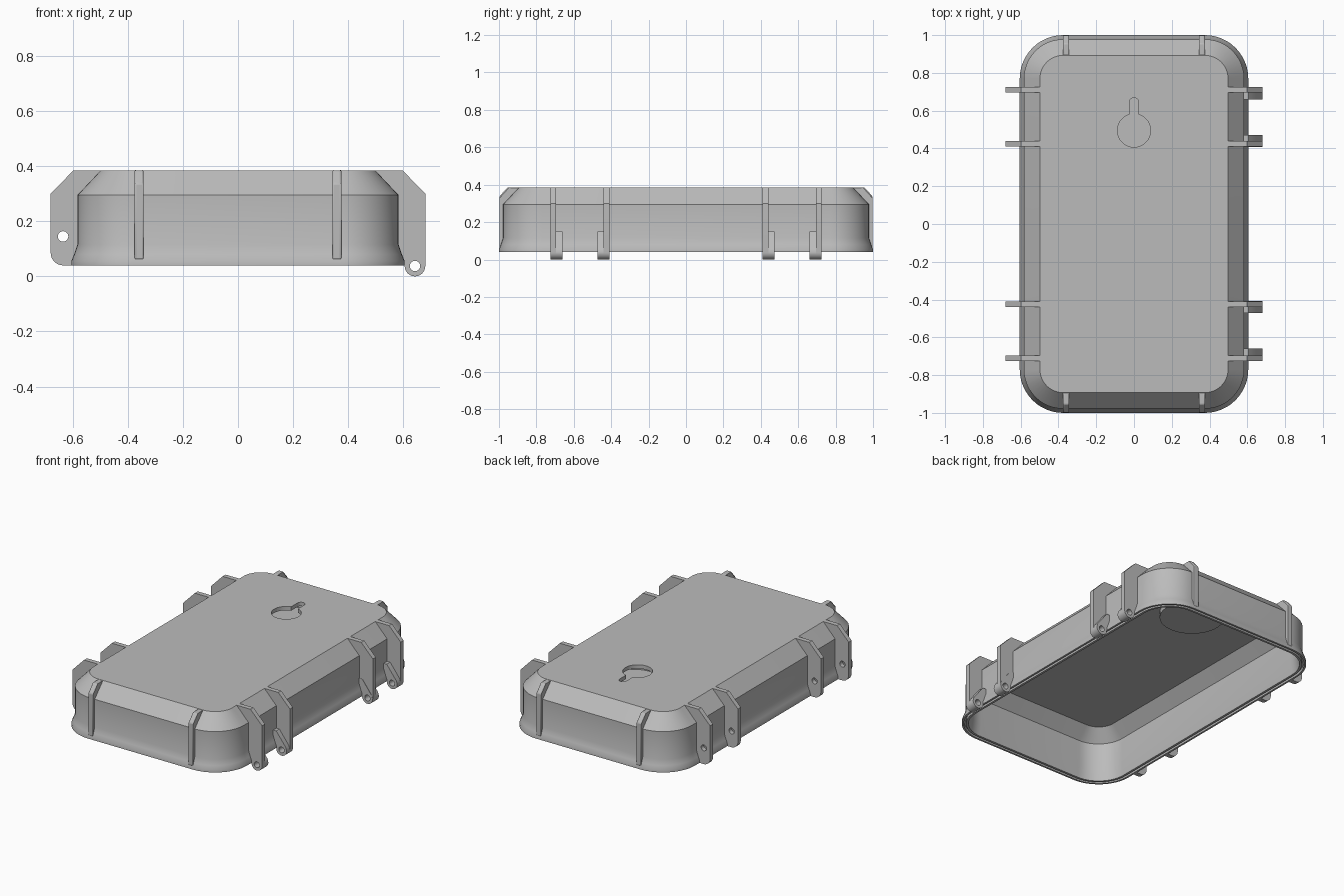
import bpy, bmesh
from math import sin, cos, pi, radians

if "Cube" in bpy.data.objects:
    bpy.data.objects.remove(bpy.data.objects["Cube"], do_unlink=True)

HX, HY, R = 0.605, 1.0, 0.23      # rim half sizes and corner radius
TOP, RIM, CEIL = 0.385, 0.04, 0.36

grey = bpy.data.materials.new("plastic_grey")
grey.use_nodes = True
tone = (0.5, 0.5, 0.5, 1)
grey.diffuse_color = tone
grey.node_tree.nodes["Principled BSDF"].inputs["Base Color"].default_value = tone


def arc(cx, cy, r, a0, a1, n=10):
    angles = [radians(a0 + (a1 - a0) * i / n) for i in range(n + 1)]
    return [(cx + r * cos(a), cy + r * sin(a)) for a in angles]


def circle(cx, cy, r, n=32):
    return arc(cx, cy, r, 0, 360, n)[:-1]


def rounded_rect(inset):
    r = R - inset
    x, y = HX - R, HY - R
    pts = []
    for k, (sx, sy) in enumerate([(1, 1), (-1, 1), (-1, -1), (1, -1)]):
        pts += arc(sx * x, sy * y, r, 90 * k, 90 * k + 90, 12)
    return pts


def finish(obj):
    obj.data.materials.clear()
    obj.data.materials.append(grey)
    bpy.ops.object.select_all(action='DESELECT')
    obj.select_set(True)
    bpy.context.view_layer.objects.active = obj
    bpy.ops.object.shade_smooth_by_angle(angle=radians(30))
    return obj


def plate(name, outlines, thickness, loc=(0, 0, 0), rot=(0, 0, 0)):
    """Extruded flat profile; outlines after the first are holes."""
    cu = bpy.data.curves.new(name, 'CURVE')
    cu.dimensions = '2D'
    cu.fill_mode = 'BOTH'
    cu.extrude = thickness / 2
    for pts in outlines:
        sp = cu.splines.new('POLY')
        sp.points.add(len(pts) - 1)
        for p, (x, y) in zip(sp.points, pts):
            p.co = (x, y, 0, 1)
        sp.use_cyclic_u = True
    obj = bpy.data.objects.new(name, cu)
    bpy.context.collection.objects.link(obj)
    obj.location, obj.rotation_euler = loc, rot
    bpy.ops.object.select_all(action='DESELECT')
    obj.select_set(True)
    bpy.context.view_layer.objects.active = obj
    bpy.ops.object.convert(target='MESH')
    obj = bpy.context.view_layer.objects.active
    bm = bmesh.new()
    bm.from_mesh(obj.data)
    bmesh.ops.remove_doubles(bm, verts=bm.verts, dist=1e-5)
    bmesh.ops.recalc_face_normals(bm, faces=bm.faces)
    bm.to_mesh(obj.data)
    bm.free()
    return finish(obj)


# Shell wall: outer chamfer, flared foot, grooved rim, inner wall (inset, z)
section = [(0.107, TOP), (0.022, 0.295), (0.022, 0.115), (0.01, 0.08),
           (0, 0.055), (0, RIM), (0.012, RIM), (0.012, 0.06), (0.026, 0.06),
           (0.026, RIM), (0.04, RIM), (0.05, 0.115), (0.05, 0.285), (0.12, CEIL)]
bm = bmesh.new()
rings = [[bm.verts.new((x, y, z)) for x, y in rounded_rect(i)] for i, z in section]
for a, b in zip(rings, rings[1:]):
    for j in range(len(a)):
        k = (j + 1) % len(a)
        bm.faces.new((a[j], b[j], b[k], a[k]))
mesh = bpy.data.meshes.new("shell_wall")
bm.to_mesh(mesh)
bm.free()
shell = bpy.data.objects.new("shell_wall", mesh)
bpy.context.collection.objects.link(shell)
finish(shell)

# Top panel with the keyhole hanger
slot = 0.024
keyhole = arc(0, 0.495, 0.088, 106, 434, 40) + arc(0, 0.645, slot, 0, 180)
plate("top_panel", [rounded_rect(0.107), keyhole], TOP - CEIL, (0, 0, (TOP + CEIL) / 2))
# Pocket behind the keyhole
plate("pocket_ring", [circle(0, 0.53, 0.19, 48), circle(0, 0.53, 0.16, 48)],
      0.025, (0, 0, 0.3475))
plate("pocket_floor", [circle(0, 0.53, 0.19, 48)], 0.01, (0, 0, 0.33))

# Side lugs, drawn in x and z
upright = (pi / 2, 0, 0)
inner = [(0.6, 0.05), (0.575, 0.115), (0.575, 0.29), (0.49, 0.38)]
crown = [(0.497, TOP), (0.597, TOP), (0.68, 0.3)]
hinge_low = arc(0.6425, 0.0375, 0.0375, 0, -180, 16)
hinge_hole = circle(0.6425, 0.0375, 0.019, 20)
latch_low = arc(0.635, 0.085, 0.045, 0, -90)
latch_hole = circle(0.635, 0.145, 0.019, 20)
hinge = inner + crown + hinge_low
latch = inner + crown + latch_low + [(0.604, RIM)]
knuckle = [(0.58, 0.15), (0.605, 0.15), (0.674, 0.06)] + hinge_low + [(0.58, 0.115)]


def flip(pts):
    return [(-x, z) for x, z in pts]


for end, s in (("rear", 1), ("front", -1)):
    # (plate centre, knuckle centre) for the outer and inner lug
    for spot, yp, yk in (("outer", 0.71, 0.692), ("inner", 0.425, 0.44)):
        tag = f"{end}_{spot}"
        plate(f"hinge_lug_{tag}", [hinge, hinge_hole], 0.03, (0, s * yp, 0), upright)
        plate(f"hinge_knuckle_{tag}", [knuckle, hinge_hole], 0.064,
              (0, s * yk, 0), upright)
        plate(f"latch_lug_{tag}", [flip(latch), flip(latch_hole)], 0.03,
              (0, s * yp, 0), upright)

# End ribs, drawn in y and z
rib = [(0.885, 0.375), (0.892, TOP), (0.955, TOP), (0.998, 0.337),
       (0.998, 0.06), (0.97, 0.06), (0.97, 0.29)]
for end, s in (("rear", 1), ("front", -1)):
    for side, x in (("left", 0.359), ("right", -0.359)):
        obj = plate(f"{end}_rib_{side}", [rib], 0.032, (x, 0, 0), (pi / 2, 0, s * pi / 2))
        bev = obj.modifiers.new("soft_edges", 'BEVEL')
        bev.width, bev.segments = 0.006, 2
